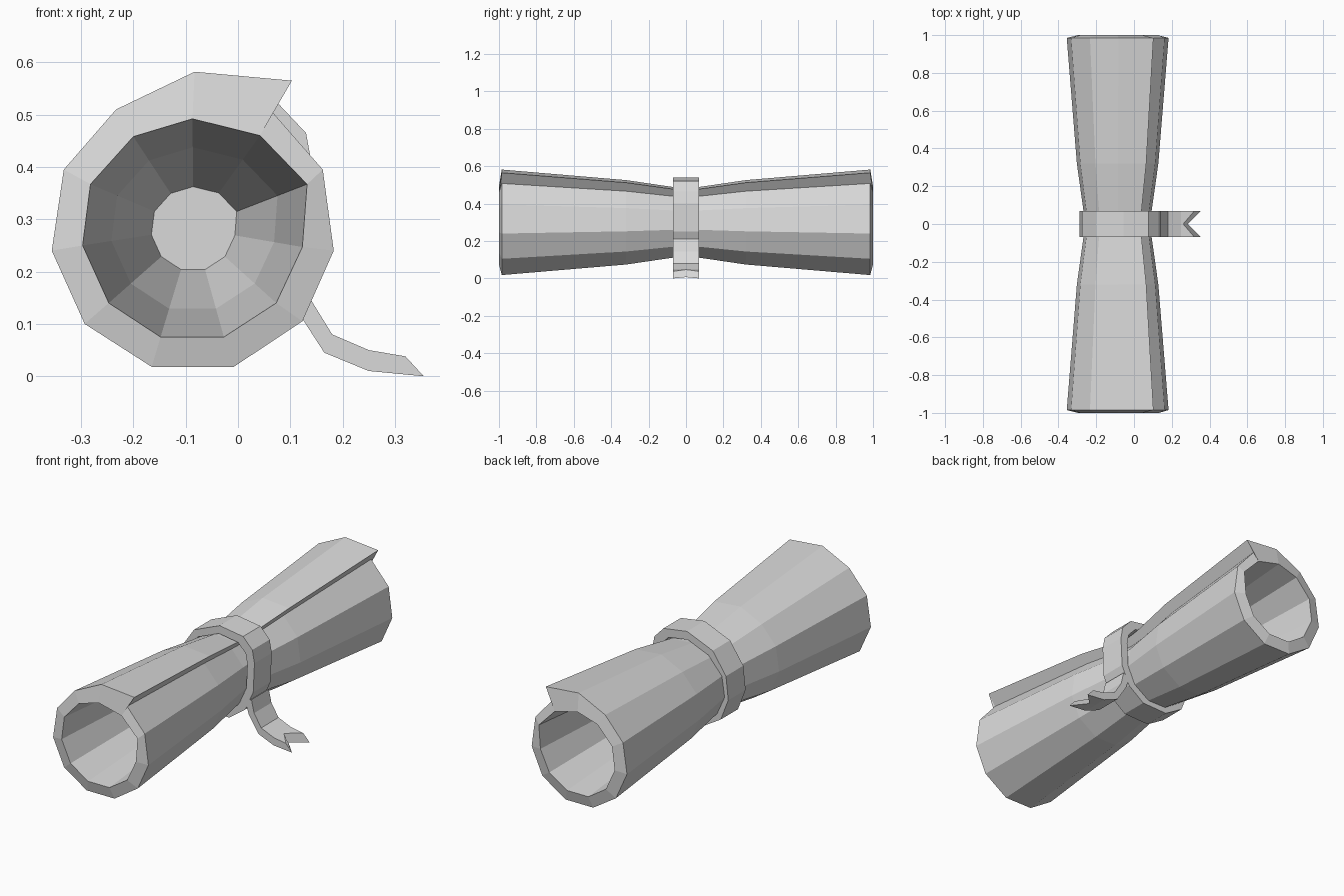
import bpy
import bmesh

cube = bpy.data.objects.get("Cube")
if cube:
    bpy.data.objects.remove(cube)

grey = bpy.data.materials.new("plain_grey")
grey.use_nodes = True
COLOUR = (0.7, 0.7, 0.7, 1)
grey.diffuse_color = COLOUR
grey.node_tree.nodes["Principled BSDF"].inputs["Base Color"].default_value = COLOUR


def loft(name, rings, closed=False):
    """Skin a series of equal closed rings, capping or joining the ends."""
    bm = bmesh.new()
    rows = [[bm.verts.new(p) for p in ring] for ring in rings]
    pairs = list(zip(rows, rows[1:]))
    if closed:
        pairs.append((rows[-1], rows[0]))
    else:
        bm.faces.new(rows[0])
        bm.faces.new(rows[-1])
    n = len(rows[0])
    for a, b in pairs:
        for i in range(n):
            j = (i + 1) % n
            bm.faces.new((a[i], a[j], b[j], b[i]))
    bmesh.ops.remove_doubles(bm, verts=bm.verts, dist=0.0005)
    bmesh.ops.recalc_face_normals(bm, faces=bm.faces)
    mesh = bpy.data.meshes.new(name)
    bm.to_mesh(mesh)
    bm.free()
    mesh.materials.append(grey)
    obj = bpy.data.objects.new(name, mesh)
    bpy.context.collection.objects.link(obj)
    return obj


def ring(profile, centre, scale, y):
    cx, cz = centre
    return [(cx + (x - cx) * scale, y, cz + (z - cz) * scale) for x, z in profile]


# Rolled sheet: outer profile starts at the loose flap and ends in its notch
outer = [(.103, .565), (-.083, .582), (-.233, .51), (-.333, .395), (-.356, .24),
         (-.293, .10), (-.165, .018), (-.008, .018), (.123, .105), (.183, .24),
         (.162, .395), (.063, .508)]
inner = [(.042, .46), (-.087, .492), (-.2, .458), (-.282, .367), (-.297, .25),
         (-.247, .14), (-.148, .075), (-.027, .075), (.073, .14), (.123, .247),
         (.132, .367), (.042, .46)]
OUT_C, IN_C = (-.088, .30), (-.085, .283)
half = [ring(inner, IN_C, s, y) for y, s in ((.01, .38), (.32, .74), (1, 1))]
half += [ring(outer, OUT_C, s, y) for y, s in ((.985, 1), (.32, .8), (.07, .67), (0, .65))]
mirrored = [[(x, -y, z) for x, y, z in r] for r in half[:-1]]
loft("rolled_sheet", half + mirrored[::-1])

# Ribbon band around the waist
W = .07
band = [(-.055, .54), (.078, .52), (.13, .465), (.142, .40), (.135, .25), (.09, .15),
        (.0, .085), (-.145, .08), (-.245, .14), (-.288, .25), (-.275, .37), (-.2, .48)]
BAND_C = (-.08, .31)
loft("ribbon_band", [ring(band, BAND_C, s, y)
                     for s, y in ((1, -W), (1, W), (.82, W), (.82, -W))], closed=True)

# Ribbon tail with a swallow-tail end: (upper x, z), (lower x, z)
tail = [((.125, .21), (.09, .19)), ((.14, .145), (.11, .13)), ((.18, .08), (.165, .045)),
        ((.25, .05), (.25, .01))]
sections = [[(ux, -W, uz), (ux, 0, uz), (ux, W, uz), (lx, W, lz), (lx, 0, lz), (lx, -W, lz)]
            for (ux, uz), (lx, lz) in tail]
sections.append([(.32, -W, .038), (.26, 0, .047), (.32, W, .038),
                 (.355, W, 0), (.285, 0, .007), (.355, -W, 0)])
loft("ribbon_tail", sections)
